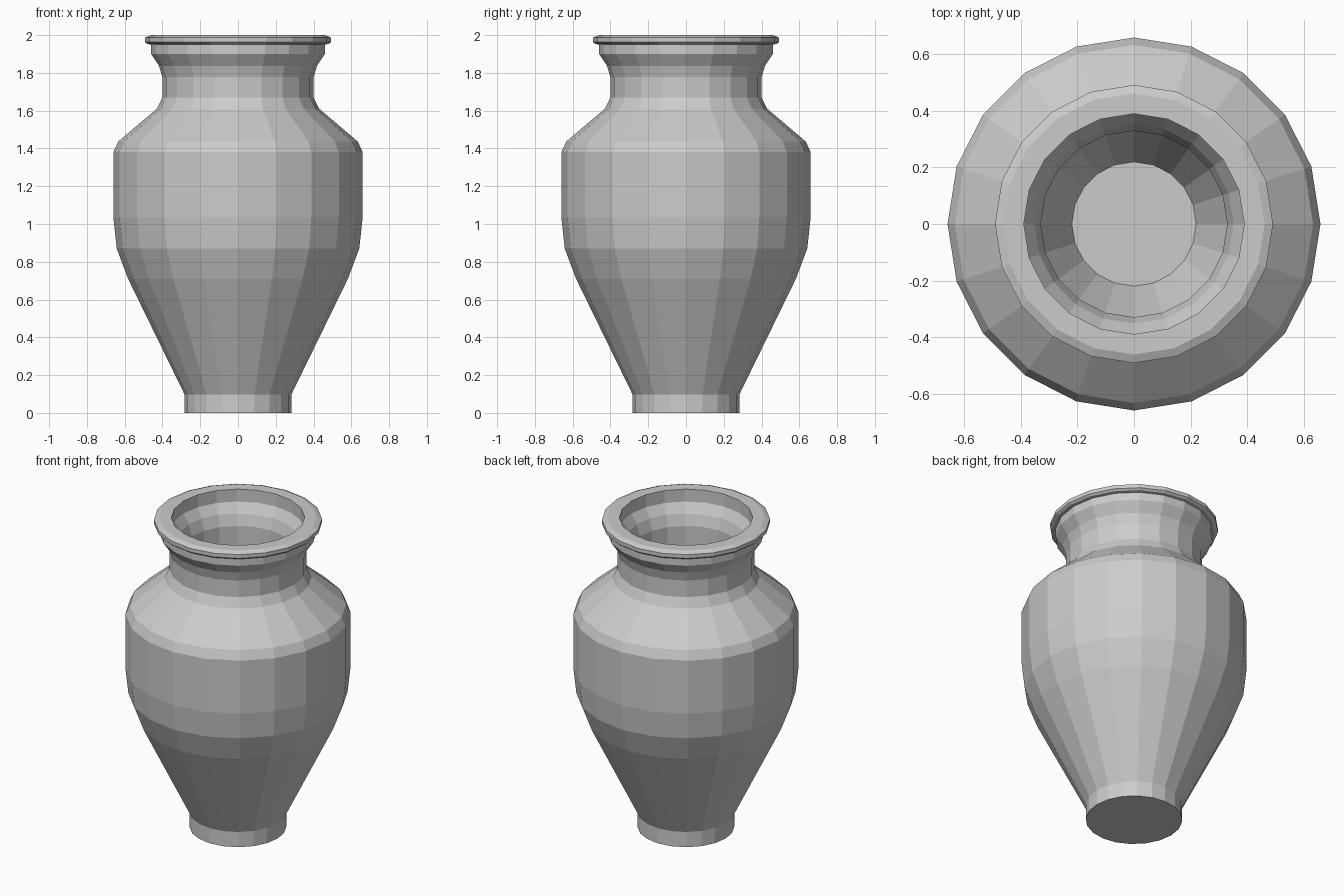
import bpy, bmesh
from math import cos, sin, tau

if "Cube" in bpy.data.objects:
    bpy.data.objects.remove(bpy.data.objects["Cube"])

SIDES = 20

# Outer wall, from foot to rim (radius, height)
outer = [(0.283, 0), (0.283, 0.098), (0.582, 0.71), (0.642, 0.87), (0.66, 1.037),
         (0.66, 1.38), (0.634, 1.437), (0.43, 1.61), (0.40, 1.67), (0.40, 1.777),
         (0.418, 1.837), (0.46, 1.90), (0.46, 1.95)]
# Rolled lip
lip = [(0.48, 1.953), (0.492, 1.963), (0.492, 1.987), (0.462, 2.0), (0.39, 2.0)]
# Inner wall, from rim down to floor
inner = [(0.39, 1.92), (0.352, 1.86), (0.33, 1.79), (0.33, 1.652), (0.375, 1.568),
         (0.573, 1.402), (0.59, 1.365), (0.59, 1.042), (0.573, 0.885),
         (0.517, 0.735), (0.22, 0.11)]


def lathe(name, profile):
    """Spin a profile about z and cap both ends."""
    bm = bmesh.new()
    rings = [[bm.verts.new((r * cos(tau * i / SIDES), r * sin(tau * i / SIDES), z))
              for i in range(SIDES)] for r, z in profile]
    for a, b in zip(rings, rings[1:]):
        for i in range(SIDES):
            j = (i + 1) % SIDES
            bm.faces.new((a[i], a[j], b[j], b[i]))
    bm.faces.new(rings[0][::-1])   # underside
    bm.faces.new(rings[-1])        # inside floor
    mesh = bpy.data.meshes.new(name)
    bm.to_mesh(mesh)
    bm.free()
    obj = bpy.data.objects.new(name, mesh)
    bpy.context.collection.objects.link(obj)
    return obj


lathe("vase", outer + lip + inner)
